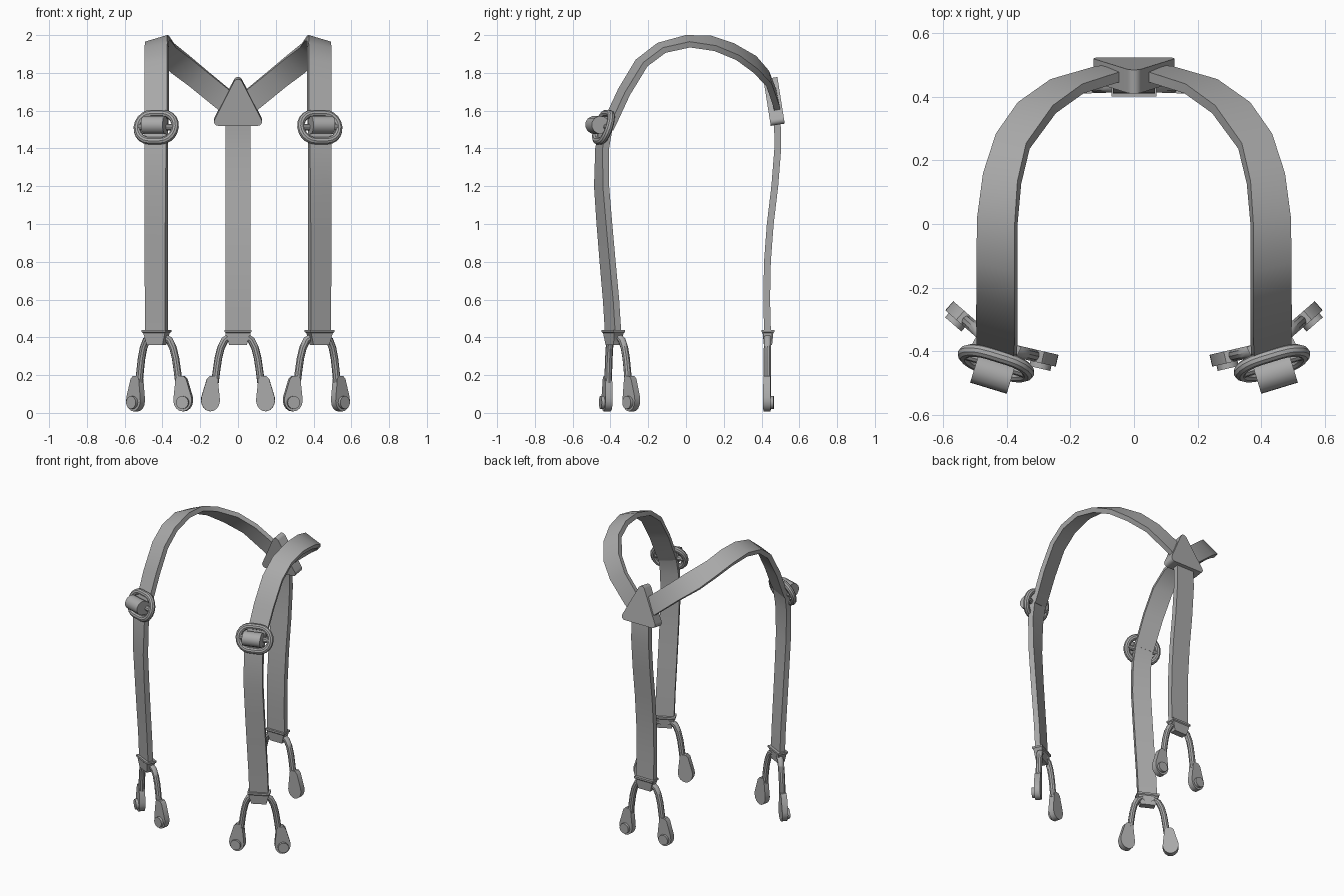
import bpy, bmesh
from math import sin, cos, pi, radians
from mathutils import Vector as V, Matrix as M

if "Cube" in bpy.data.objects:
    bpy.data.objects.remove(bpy.data.objects["Cube"])

grey = bpy.data.materials.new("webbing_grey")
grey.diffuse_color = (0.4, 0.4, 0.4, 1)
grey.use_nodes = True
grey.node_tree.nodes["Principled BSDF"].inputs["Base Color"].default_value = grey.diffuse_color


def loft(name, rings, mat=M(), closed=False, mirror=False):
    """Skin a row of equal point rings; cap the ends unless closed."""
    bm = bmesh.new()
    rows = [[bm.verts.new(mat @ V(p)) for p in r] for r in rings]
    k = len(rows[0])
    for i in range(len(rows) if closed else len(rows) - 1):
        a, b = rows[i], rows[(i + 1) % len(rows)]
        for j in range(k):
            bm.faces.new((a[j], a[(j + 1) % k], b[(j + 1) % k], b[j]))
    if not closed:
        bm.faces.new(rows[0][::-1])
        bm.faces.new(rows[-1])
    bmesh.ops.recalc_face_normals(bm, faces=bm.faces)
    me = bpy.data.meshes.new(name)
    bm.to_mesh(me)
    bm.free()
    me.materials.append(grey)
    ob = bpy.data.objects.new(name, me)
    bpy.context.collection.objects.link(ob)
    if mirror:
        ob.modifiers.new("mirror", 'MIRROR').use_mirror_merge = False
    bpy.ops.object.select_all(action='DESELECT')
    bpy.context.view_layer.objects.active = ob
    ob.select_set(True)
    bpy.ops.object.shade_smooth_by_angle(angle=radians(35))
    return ob


def ribbon(name, edges, half, mirror=False):
    """Flat strap between two edge lines."""
    mids = [(V(a) + V(b)) / 2 for a, b in edges]
    rings = []
    for i, (a, b) in enumerate(edges):
        t = mids[min(i + 1, len(mids) - 1)] - mids[max(i - 1, 0)]
        n = t.cross(V(b) - V(a)).normalized() * half
        rings.append([V(a) + n, V(b) + n, V(b) - n, V(a) - n])
    return loft(name, rings, mirror=mirror)


def tube(name, path, r, mat, closed=False, mirror=False, sides=10):
    """Round bar along a path in the local XZ plane."""
    pts = [V((x, 0, z)) for x, z in path]
    n, rings = len(pts), []
    for i, p in enumerate(pts):
        if closed:
            t = pts[(i + 1) % n] - pts[i - 1]
        else:
            t = pts[min(i + 1, n - 1)] - pts[max(i - 1, 0)]
        u = t.cross(V((0, 1, 0))).normalized()
        rings.append([p + r * (cos(2 * pi * j / sides) * u + sin(2 * pi * j / sides) * V((0, 1, 0)))
                      for j in range(sides)])
    return loft(name, rings, mat, closed, mirror)


def prism(name, outline, y0, y1, mat, mirror=False):
    """Extrude an XZ outline along y."""
    return loft(name, [[(x, y, z) for x, z in outline] for y in (y0, y1)], mat, False, mirror)


def rot(deg, axis):
    return M.Rotation(radians(deg), 4, axis)


def arc(cx, cz, rx, rz, a0, a1, n):
    return [(cx + rx * cos(radians(a0 + (a1 - a0) * i / n)),
             cz + rz * sin(radians(a0 + (a1 - a0) * i / n))) for i in range(n + 1)]


# Shoulder straps: outer edge, inner edge
ribbon("shoulder_strap", [
    ((.488, -.40, 1.50), (.374, -.435, 1.52)),
    ((.488, -.375, 1.55), (.372, -.41, 1.57)),
    ((.49, -.31, 1.69), (.37, -.345, 1.71)),
    ((.49, -.215, 1.845), (.37, -.255, 1.86)),
    ((.49, -.115, 1.92), (.37, -.145, 1.945)),
    ((.488, .02, 1.95), (.37, .0, 1.985)),
    ((.468, .155, 1.93), (.36, .13, 1.983)),
    ((.428, .275, 1.88), (.333, .245, 1.945)),
    ((.36, .37, 1.81), (.25, .36, 1.88)),
    ((.26, .44, 1.735), (.16, .425, 1.805)),
    ((.12, .48, 1.62), (.05, .46, 1.715)),
    ((.06, .485, 1.57), (.01, .47, 1.67))], .016, True)

# Front straps hanging from the buckles
front = []
for y, z, a in [(-.385, .41, 27), (-.397, .6, 27), (-.415, .8, 26), (-.432, 1.0, 25),
                (-.447, 1.2, 23), (-.444, 1.4, 19), (-.425, 1.5, 17), (-.405, 1.57, 17)]:
    d = V((cos(radians(a)), sin(radians(a)), 0)) * .06
    c = V((.432, y, z))
    front.append((c + d, c - d))
ribbon("front_strap", front, .018, True)

# Back strap
ribbon("back_strap", [((.066, y, z), (-.066, y, z)) for y, z in
                      [(.432, .41), (.427, .6), (.431, .8), (.446, 1.0), (.47, 1.2),
                       (.486, 1.4), (.485, 1.5), (.475, 1.62)]], .018)

# Triangular joining patch with rounded corners
tri = (arc(.105, 1.553, .022, .022, -90, 30, 5) + arc(0, 1.757, .024, .024, 30, 150, 5)
       + arc(-.105, 1.553, .022, .022, 150, 270, 5))
lean = M.Translation((0, .52, 1.53)) @ rot(9, 'X') @ M.Translation((0, 0, -1.53))
prism("back_patch", tri, -.072, .003, lean)

# Buckles: oval ring, cross bar and folded strap loop
bk = M.Translation((.433, -.437, 1.513)) @ rot(17, 'Z') @ rot(-18, 'X')
oval = arc(.032, 0, .073, .076, -90, 90, 10) + arc(-.032, 0, .073, .076, 90, 270, 10)
tube("buckle_ring", oval, .02, bk, True, True)
tube("buckle_bar", [(-.1, 0), (.1, 0)], .018, bk, mirror=True)
loop = [[(x, -.035 + .05 * cos(2 * pi * i / 12), .048 * sin(2 * pi * i / 12)) for i in range(12)]
        for x in (-.06, .06)]
loft("strap_loop", loop, bk, mirror=True)


# Button clips: tapered cap, two bent prongs, paddles and studs
def clip(name, base, bend, mirror):
    cap = [(.071, .034, .44), (.071, .034, .428), (.064, .028, .422), (.047, .022, .36)]
    loft(name + "_cap", [[(w, d, z), (-w, d, z), (-w, -d, z), (w, -d, z)] for w, d, z in cap],
         base, mirror=mirror)
    prong = [(.015, .385), (.045, .403), (.07, .385), (.09, .345), (.104, .29), (.113, .23), (.122, .16)]
    paddle = ([(.165, .18), (.15, .195), (.12, .195), (.108, .18)]
              + arc(.146, .068, .05, .06, 165, 375, 10))
    for s, side in ((1, "outer"), (-1, "inner")):
        m = base @ rot(s * bend, 'Z')
        tube(f"{name}_{side}_prong", [(s * x, z) for x, z in prong], .02, m, mirror=mirror)
        prism(f"{name}_{side}_paddle", [(s * x, z) for x, z in paddle], -.019, .019, m, mirror)
        prism(f"{name}_{side}_stud", arc(s * .148, .055, .034, .034, 0, 337.5, 15), -.036, 0, m, mirror)


clip("front_clip", M.Translation((.432, -.385, 0)) @ rot(27, 'Z'), 14, True)
clip("back_clip", M.Translation((0, .434, 0)) @ rot(180, 'Z'), 2, False)
